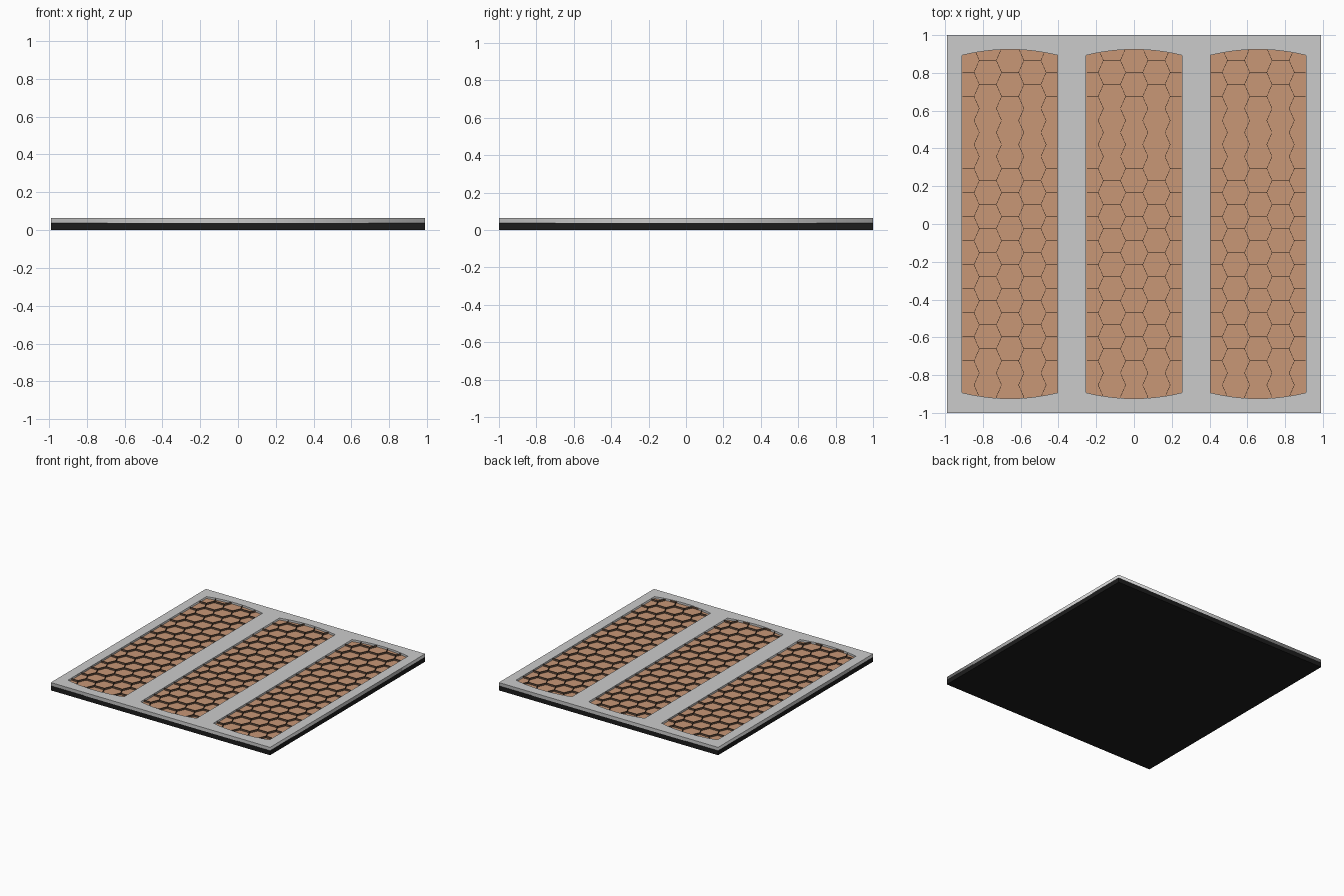
import bpy, bmesh, math
from mathutils import Vector

if "Cube" in bpy.data.objects:
    bpy.data.objects.remove(bpy.data.objects["Cube"])

CENTRES = (-0.657, 0.0, 0.657)
HW = 0.253                      # panel half width
BASE_TOP, FLOOR, TOP = 0.037, 0.048, 0.064


def material(name, rgb):
    m = bpy.data.materials.new(name)
    m.diffuse_color = (*rgb, 1)
    m.use_nodes = True
    m.node_tree.nodes["Principled BSDF"].inputs["Base Color"].default_value = m.diffuse_color
    return m


def finish(name, bm, mat=None):
    me = bpy.data.meshes.new(name)
    bmesh.ops.recalc_face_normals(bm, faces=bm.faces)
    bm.to_mesh(me)
    bm.free()
    ob = bpy.data.objects.new(name, me)
    bpy.context.collection.objects.link(ob)
    if mat:
        me.materials.append(mat)
    return ob


def add_box(bm, lo, hi):
    r = bmesh.ops.create_cube(bm, size=1)
    for v in r["verts"]:
        v.co = Vector(lo[i] + (v.co[i] + 0.5) * (hi[i] - lo[i]) for i in range(3))


def arch(x):
    """Half length of a panel at local x: gently bowed ends."""
    return 0.893 + 0.031 * (1 - (x / HW) ** 2)


def outline(cx):
    xs = [-HW + 2 * HW * i / 12 for i in range(13)]
    return [(cx + x, -arch(x)) for x in xs] + [(cx + x, arch(x)) for x in reversed(xs)]


black = material("black", (0.012, 0.012, 0.012))
copper = material("copper", (0.58, 0.31, 0.18))
dark = material("dark_copper", (0.12, 0.07, 0.045))

# black backing slab
bm = bmesh.new()
add_box(bm, (-0.99, -1, 0), (0.99, 1, BASE_TOP))
finish("backing_slab", bm, black)

# grey frame: filled profile with three bowed windows
cu = bpy.data.curves.new("frame_profile", "CURVE")
cu.dimensions = "2D"
cu.fill_mode = "BOTH"
cu.extrude = (TOP - BASE_TOP) / 2
loops = [[(-0.99, -1), (0.99, -1), (0.99, 1), (-0.99, 1)]] + [outline(c) for c in CENTRES]
for pts in loops:
    sp = cu.splines.new("POLY")
    sp.points.add(len(pts) - 1)
    for p, (x, y) in zip(sp.points, pts):
        p.co = (x, y, 0, 1)
    sp.use_cyclic_u = True
tmp = bpy.data.objects.new("frame_profile", cu)
bpy.context.collection.objects.link(tmp)
deps = bpy.context.evaluated_depsgraph_get()
me = bpy.data.meshes.new_from_object(tmp.evaluated_get(deps))
bpy.data.objects.remove(tmp)
bm = bmesh.new()
bm.from_mesh(me)
bmesh.ops.translate(bm, verts=bm.verts, vec=(0, 0, (TOP + BASE_TOP) / 2))
finish("frame", bm)

# stretched honeycomb: column pitch, slant width, row pitch
PITCH, SLANT, ROW = 0.118, 0.028, 0.1273
COLS = range(-1, 4)


def honeycomb():
    segs = []
    for c in COLS:
        x0 = -0.19 + c * PITCH
        start = x0 - PITCH + SLANT
        off = 0 if c % 2 else ROW / 2
        for r in range(-9, 10):
            # c odd columns end on one row set, even columns on the other
            y = -0.4703 + (r + 4) * ROW + (ROW / 2 if c % 2 else 0)
            segs.append(((start, y), (x0, y)))
            for s in (-1, 1):
                segs.append(((x0, y), (x0 + SLANT, y + s * ROW / 2)))
    x0 = -0.19 + 4 * PITCH
    for r in range(-9, 10):
        y = -0.4703 + (r + 4) * ROW
        segs.append(((x0 - PITCH + SLANT, y), (x0, y)))
    return segs


def add_wall(bm, a, b, cx, t=0.001):
    """Thin upright strip from a to b, trimmed to the panel outline."""
    a, b = Vector(a), Vector(b)
    inside = lambda p: abs(p.x) <= HW and abs(p.y) <= arch(p.x)
    pts = [a.lerp(b, i / 24) for i in range(25)]
    pts = [p for p in pts if inside(p)]
    if len(pts) < 2:
        return
    a, b = pts[0], pts[-1]
    d = (b - a).normalized()
    n = Vector((-d.y, d.x)) * t
    vs = [bm.verts.new((p.x + cx, p.y, z)) for z in (FLOOR, TOP - 0.001)
          for p in (a - n, b - n, b + n, a + n)]
    bm.faces.new(vs[4:])
    for i in range(4):
        j = (i + 1) % 4
        bm.faces.new((vs[i], vs[j], vs[j + 4], vs[i + 4]))


for i, cx in enumerate(CENTRES):
    # copper bed inside each window
    bm = bmesh.new()
    f = bm.faces.new([bm.verts.new((x, y, BASE_TOP)) for x, y in outline(cx)])
    r = bmesh.ops.extrude_face_region(bm, geom=[f])
    for v in r["geom"]:
        if isinstance(v, bmesh.types.BMVert):
            v.co.z = FLOOR
    finish(f"copper_bed_{i + 1}", bm, copper)
    # thin honeycomb ribs
    bm = bmesh.new()
    for a, b in honeycomb():
        add_wall(bm, a, b, cx)
    finish(f"honeycomb_{i + 1}", bm, dark)
